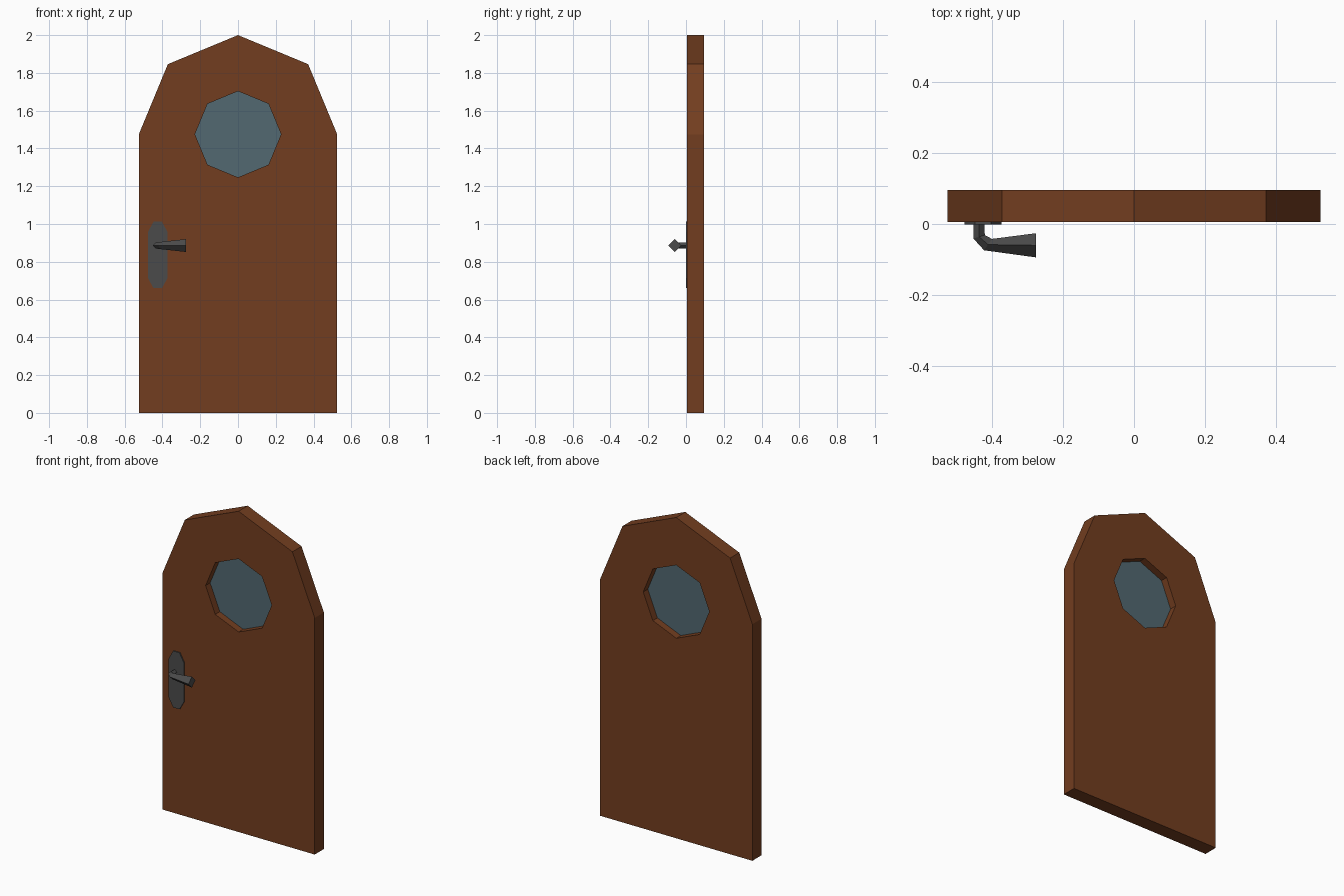
import bpy
import bmesh
from math import cos, sin, pi
from mathutils import Vector

if "Cube" in bpy.data.objects:
    bpy.data.objects.remove(bpy.data.objects["Cube"])


def material(name, color):
    m = bpy.data.materials.new(name)
    m.diffuse_color = (*color, 1)
    m.use_nodes = True
    m.node_tree.nodes["Principled BSDF"].inputs["Base Color"].default_value = m.diffuse_color
    return m


wood = material("wood", (0.17, 0.047, 0.014))
glass = material("glass", (0.085, 0.14, 0.165))
iron = material("iron", (0.07, 0.07, 0.07))


def add_mesh(name, bm, mat):
    if bm.faces:
        bmesh.ops.recalc_face_normals(bm, faces=bm.faces)
    me = bpy.data.meshes.new(name)
    bm.to_mesh(me)
    bm.free()
    me.materials.append(mat)
    ob = bpy.data.objects.new(name, me)
    bpy.context.collection.objects.link(ob)
    return ob


def prism(name, outline, y0, y1, mat):
    """Extrude an x-z outline from y0 to y1; a flat sheet if they are equal."""
    bm = bmesh.new()
    face = bm.faces.new([bm.verts.new((x, y0, z)) for x, z in outline])
    if y1 != y0:
        out = bmesh.ops.extrude_face_region(bm, geom=[face], use_keep_orig=True)
        moved = [g for g in out["geom"] if isinstance(g, bmesh.types.BMVert)]
        bmesh.ops.translate(bm, verts=moved, vec=(0, y1 - y0, 0))
    return add_mesh(name, bm, mat)


def arc(r, cz, count, step=pi / 4):
    return [(r * cos(i * step), cz + r * sin(i * step)) for i in range(count)]


FRONT, BACK, ARCH_Z, R = 0.006, 0.096, 1.475, 0.525

# Arched door leaf with an octagonal opening
leaf = prism("door_leaf", arc(R, ARCH_Z, 5) + [(-R, 0), (R, 0)], FRONT, BACK, wood)
cutter = prism("window_cutter", arc(0.228, ARCH_Z, 8), -0.1, 0.2, wood)
cutter.hide_render = True
cutter.hide_viewport = True
cut = leaf.modifiers.new("window_opening", "BOOLEAN")
cut.operation = "DIFFERENCE"
cut.solver = "EXACT"
cut.object = cutter

# Window pane set midway in the opening
prism("window_pane", arc(0.228, ARCH_Z, 8), 0.051, 0.051, glass)

# Elongated octagonal plate behind the handle
corner = [(0.052, 0.122), (0.022, 0.176)]
half = corner + [(-x, z) for x, z in reversed(corner)]
plate = half + [(-x, -z) for x, z in half]
prism("handle_plate", [(x - 0.425, z + 0.836) for x, z in plate], -0.001, FRONT, iron)

# Bent lever: diamond sections as (centre x, centre y, side vector x, y, half height)
sections = [
    (-0.436, 0.003, 0.015, 0.0, 0.015),
    (-0.436, -0.036, 0.016, 0.005, 0.016),
    (-0.411, -0.058, 0.011, 0.016, 0.019),
    (-0.276, -0.060, 0.0, 0.034, 0.034),
]
bm = bmesh.new()
rings = []
for cx, cy, sx, sy, h in sections:
    c, s, up = Vector((cx, cy, 0.886)), Vector((sx, sy, 0)), Vector((0, 0, h))
    rings.append([bm.verts.new(p) for p in (c + s, c + up, c - s, c - up)])
for a, b in zip(rings, rings[1:]):
    for i in range(4):
        j = (i + 1) % 4
        bm.faces.new((a[i], a[j], b[j], b[i]))
bm.faces.new(rings[0])
bm.faces.new(rings[-1])
add_mesh("handle_lever", bm, iron)
